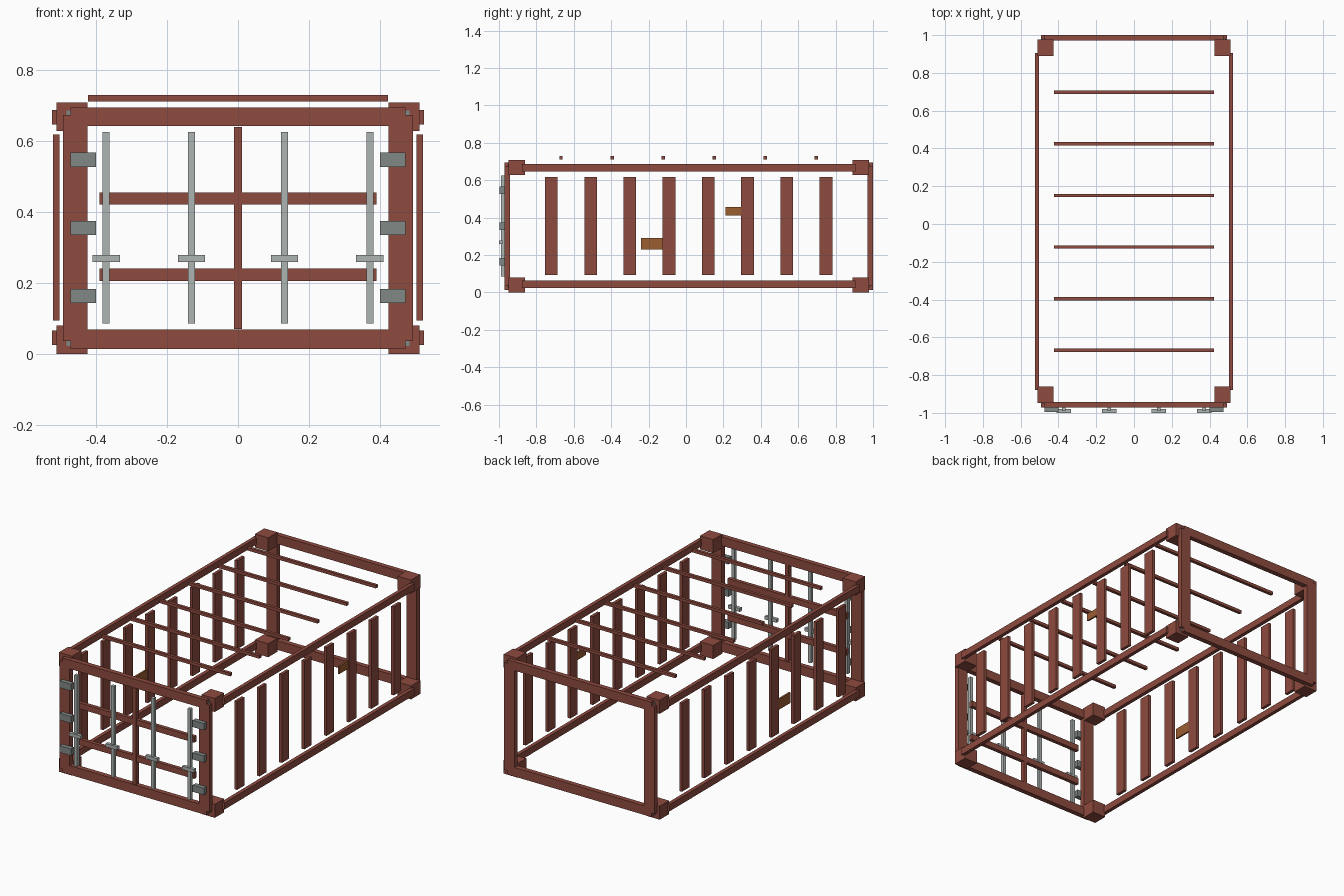
import bpy

if "Cube" in bpy.data.objects:
    bpy.data.objects.remove(bpy.data.objects["Cube"], do_unlink=True)


def material(name, color):
    mat = bpy.data.materials.new(name)
    mat.use_nodes = True
    mat.diffuse_color = (*color, 1)
    mat.node_tree.nodes["Principled BSDF"].inputs["Base Color"].default_value = (*color, 1)
    return mat


RED = material("rust_red_paint", (0.27, 0.07, 0.05))
STEEL = material("light_steel", (0.42, 0.46, 0.44))
IRON = material("dark_iron", (0.22, 0.25, 0.24))
RUST = material("orange_rust", (0.33, 0.11, 0.03))


def box(name, xs, ys, zs, mat):
    """Box spanning the given (low, high) ranges on each axis."""
    spans = (xs, ys, zs)
    bpy.ops.mesh.primitive_cube_add(size=1, location=[sum(s) / 2 for s in spans])
    obj = bpy.context.object
    obj.name = name
    obj.scale = [abs(s[1] - s[0]) for s in spans]
    bpy.ops.object.transform_apply(location=False, rotation=False, scale=True)
    obj.data.materials.append(mat)
    return obj


def around(center, size):
    return center - size / 2, center + size / 2


def flip(span, sign):
    return tuple(sorted(sign * v for v in span))


MID = 0.0145      # middle of the frame along its length
LOW, HIGH = 0.04, 0.668   # heights of the lower and upper frame members


def lengthwise(span, sign):
    return tuple(MID + v for v in flip(span, sign))


# End frames with corner castings
for end, sy in (("front", -1), ("back", 1)):
    depth = lengthwise((0.956, 0.9855), sy)
    box(end + "_bottom_beam", (-0.473, 0.473), depth, (0.014, 0.068), RED)
    box(end + "_top_beam", (-0.473, 0.473), depth, (0.642, 0.695), RED)
    for side, sx in (("left", 1), ("right", -1)):
        box(f"{end}_{side}_post", flip((0.425, 0.493), sx), depth, (0.036, 0.673), RED)
        for level, z in (("lower", LOW), ("upper", HIGH)):
            name = f"{end}_{side}_{level}_corner"
            box(name + "_block", flip((0.425, 0.512), sx),
                lengthwise((0.876, 0.963), sy), around(z, 0.08), RED)
            box(name + "_insert", flip((0.45, 0.484), sx),
                lengthwise((0.95, 0.967), sy), around(z, 0.035), IRON)

# Long side rails and wall ribs
for side, sx in (("left", 1), ("right", -1)):
    for level, z in (("bottom", 0.045), ("top", 0.667)):
        box(f"{side}_{level}_rail", flip((0.503, 0.525), sx),
            around(MID, 1.784), around(z, 0.04), RED)
    for i in range(8):
        box(f"{side}_wall_rib_{i + 1}", flip((0.504, 0.522), sx),
            around(MID + (i - 3.5) * 0.2098, 0.068), (0.094, 0.618), RED)

# Roof ribs
for i in range(6):
    box(f"roof_rib_{i + 1}", (-0.423, 0.423),
        around(MID + (i - 2.5) * 0.273, 0.018), (0.712, 0.73), RED)

# Door: middle post and cross bars
box("door_middle_post", (-0.011, 0.011), (-0.971, -0.945), (0.07, 0.64), RED)
for name, z in (("lower", 0.223), ("upper", 0.438)):
    box(f"door_{name}_bar", (-0.39, 0.39), (-0.968, -0.946), around(z, 0.035), RED)

# Locking rods and handles
for i, x in enumerate((-0.372, -0.131, 0.131, 0.372)):
    box(f"lock_rod_{i + 1}", around(x, 0.02), (-0.99, -0.97), (0.085, 0.625), STEEL)
    box(f"lock_handle_{i + 1}", around(x, 0.077), (-1.0, -0.98), around(0.269, 0.02), STEEL)

# Hinges
for side, sx in (("left", 1), ("right", -1)):
    for i, z in enumerate((0.163, 0.355, 0.547)):
        box(f"{side}_hinge_{i + 1}", flip((0.4, 0.473), sx),
            (-0.996, -0.968), around(z, 0.04), IRON)

# Rusty patches on the walls
box("right_rust_patch", (-0.518, -0.508), (-0.24, -0.12), (0.23, 0.292), RUST)
box("left_rust_patch", (0.508, 0.518), (0.21, 0.3), (0.412, 0.457), RUST)
